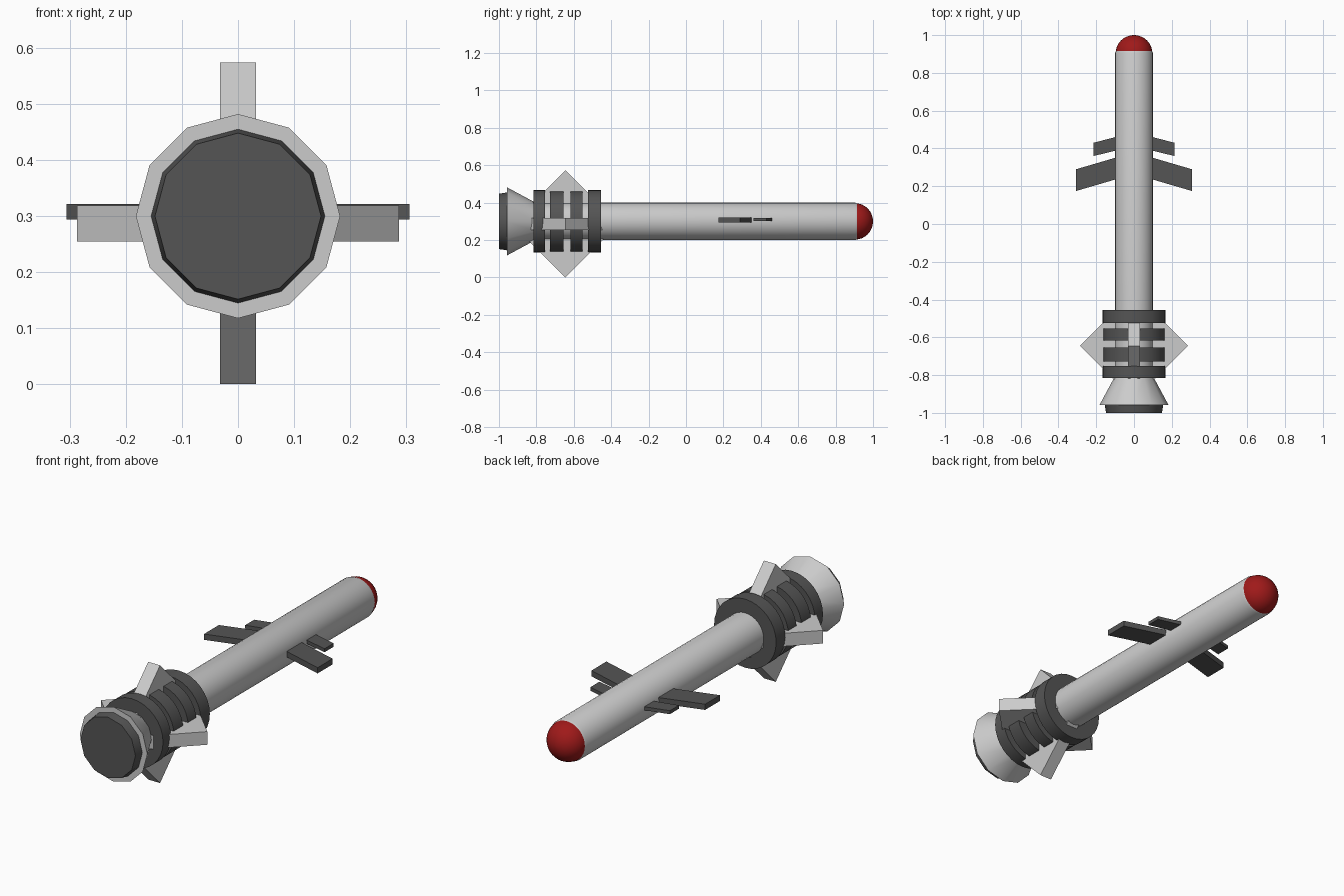
import bpy, bmesh
from math import radians, pi, sin, cos
from mathutils import Matrix

if "Cube" in bpy.data.objects:
    bpy.data.objects.remove(bpy.data.objects["Cube"])

AXIS_Z = 0.301


def material(name, color):
    m = bpy.data.materials.new(name)
    m.diffuse_color = color
    m.use_nodes = True
    m.node_tree.nodes["Principled BSDF"].inputs["Base Color"].default_value = m.diffuse_color
    return m


DARK = material("dark_grey", (0.09, 0.09, 0.09, 1))
RED = material("red", (0.35, 0.01, 0.01, 1))


def add(name, bm, mat=None, angle=35):
    bmesh.ops.recalc_face_normals(bm, faces=bm.faces)
    me = bpy.data.meshes.new(name)
    bm.to_mesh(me)
    bm.free()
    ob = bpy.data.objects.new(name, me)
    bpy.context.collection.objects.link(ob)
    if mat:
        me.materials.append(mat)
    bpy.ops.object.select_all(action='DESELECT')
    ob.select_set(True)
    bpy.context.view_layer.objects.active = ob
    if angle:
        bpy.ops.object.shade_smooth_by_angle(angle=radians(angle))
    return ob


def lathe(name, profile, sides, mat=None, angle=35):
    """Turn (y, radius) points around the long axis, with capped ends."""
    bm = bmesh.new()
    loops = []
    for y, r in profile:
        loops.append([bm.verts.new((r * sin(2 * pi * i / sides), y,
                                    AXIS_Z + r * cos(2 * pi * i / sides)))
                      for i in range(sides)])
    for a, b in zip(loops, loops[1:]):
        for i in range(sides):
            j = (i + 1) % sides
            bm.faces.new((a[i], a[j], b[j], b[i]))
    bm.faces.new(loops[0])
    bm.faces.new(loops[-1])
    return add(name, bm, mat, angle)


def wing(name, outline, z0, z1):
    """Flat swept wing, mirrored to the other side."""
    bm = bmesh.new()
    face = bm.faces.new([bm.verts.new((x, y, z0)) for x, y in outline])
    ext = bmesh.ops.extrude_face_region(bm, geom=[face])
    verts = [g for g in ext["geom"] if isinstance(g, bmesh.types.BMVert)]
    bmesh.ops.translate(bm, verts=verts, vec=(0, 0, z1 - z0))
    ob = add(name, bm, DARK, 0)
    ob.modifiers.new("mirror", 'MIRROR')


# Body tube and red nose
lathe("body_tube", [(-0.84, 0.1), (0.905, 0.1), (0.915, 0.096)], 32)
nose = [(0.905 + 0.095 * sin(radians(a)), 0.097 * cos(radians(a)))
        for a in (0, 11, 22, 33, 44, 55, 66, 77, 87)]
lathe("nose_tip", nose, 32, RED, 60)

# Tail flare and exhaust
lathe("tail_flare", [(-0.957, 0.182), (-0.81, 0.103)], 12)
lathe("exhaust", [(-1.0, 0.148), (-0.95, 0.156)], 12, DARK)

# Dark rings around the booster
for i, (y0, y1, r) in enumerate([(-0.525, -0.455, 0.167), (-0.617, -0.553, 0.164),
                                 (-0.727, -0.655, 0.164), (-0.815, -0.753, 0.167)]):
    lathe(f"booster_ring_{i + 1}", [(y0, r), (y1, r)], 32, DARK)

# Two crossed diamond plates form the four tail fins
side = 0.2865 * 2 ** 0.5
for name, roll in (("vertical_fins", 0), ("side_fins", 90)):
    bm = bmesh.new()
    bmesh.ops.create_cube(bm, size=1)
    bm.transform(Matrix.Translation((0, -0.645, 0.288))
                 @ Matrix.Rotation(radians(roll), 4, 'Y')
                 @ Matrix.Rotation(radians(45), 4, 'X')
                 @ Matrix.Diagonal((0.064, side, side, 1)))
    add(name, bm, None, 0)

# Swept wings and small canards
wing("main_wing", [(0.05, 0.365), (0.306, 0.29), (0.306, 0.175), (0.05, 0.25)], 0.295, 0.323)
wing("small_wing", [(0.05, 0.473), (0.214, 0.43), (0.214, 0.36), (0.05, 0.40)], 0.303, 0.32)

# Settle the lowest fin tip on the ground
for ob in bpy.context.collection.objects:
    ob.location.z -= 0.0015
